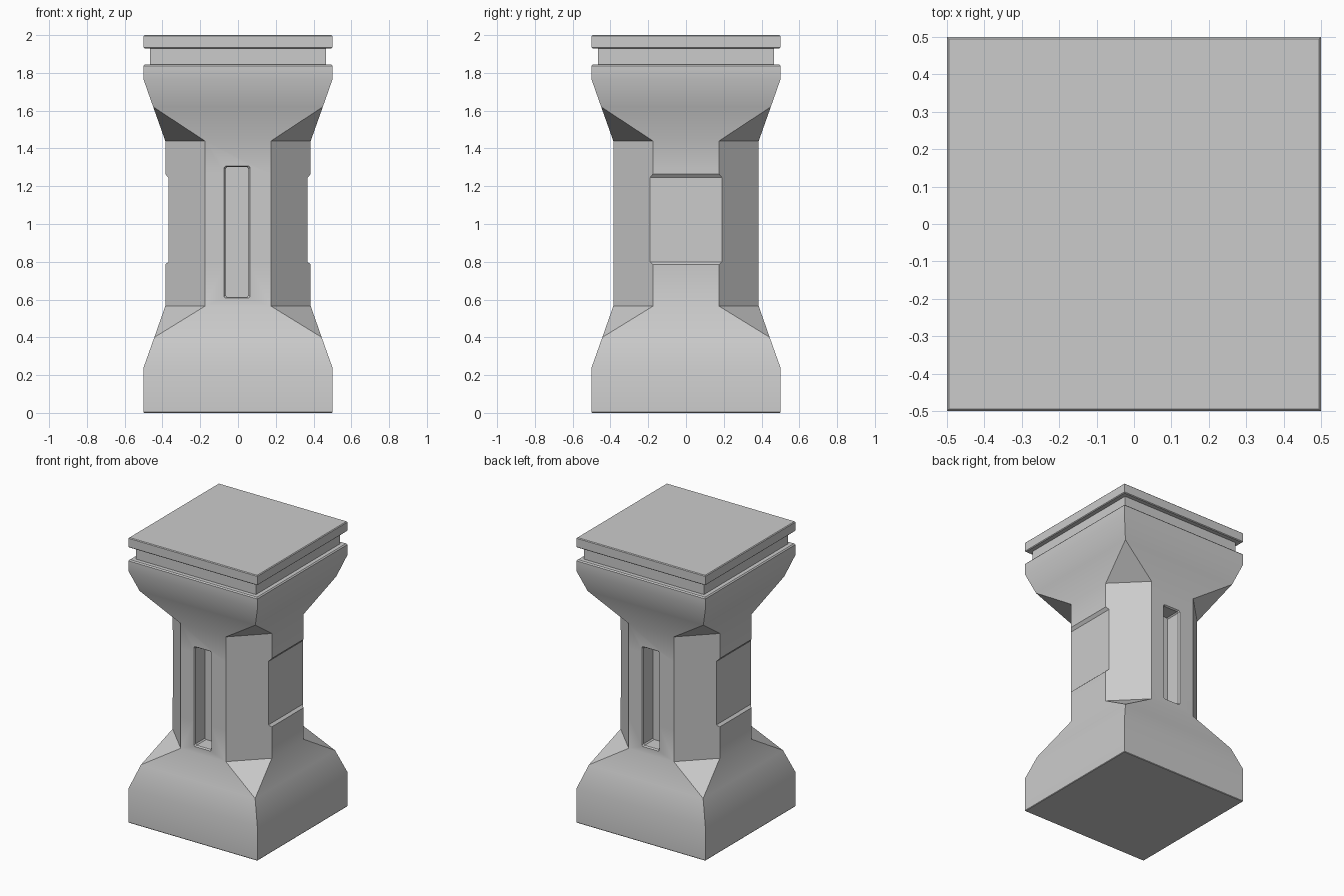
import bpy, bmesh

if "Cube" in bpy.data.objects:
    bpy.data.objects.remove(bpy.data.objects["Cube"])


def activate(ob):
    bpy.ops.object.select_all(action='DESELECT')
    ob.select_set(True)
    bpy.context.view_layer.objects.active = ob


def make_object(name, bm):
    bmesh.ops.remove_doubles(bm, verts=bm.verts, dist=0.0005)
    bmesh.ops.recalc_face_normals(bm, faces=bm.faces)
    mesh = bpy.data.meshes.new(name)
    bm.to_mesh(mesh)
    bm.free()
    ob = bpy.data.objects.new(name, mesh)
    bpy.context.collection.objects.link(ob)
    return ob


def ring(bm, z, hx, hy, diag):
    """Rectangle hx, hy whose corners are cut along |x| + |y| = diag."""
    a, b = diag - hy, diag - hx
    pts = [(a, -hy), (hx, -b), (hx, b), (a, hy),
           (-a, hy), (-hx, b), (-hx, -b), (-a, -hy)]
    return [bm.verts.new((x, y, z)) for x, y in pts]


def loft(name, sections):
    bm = bmesh.new()
    rings = [ring(bm, *s) for s in sections]
    for lo, hi in zip(rings, rings[1:]):
        for i in range(8):
            j = (i + 1) % 8
            bm.faces.new((lo[i], lo[j], hi[j], hi[i]))
    bm.faces.new(rings[0][::-1])
    bm.faces.new(rings[-1])
    return make_object(name, bm)


def square(z, h):
    return (z, h, h, 2 * h)


def shaft(z, hx):
    return (z, hx, 0.385, 0.56)


def slab(name, z0, z1, h, bevel=0.006):
    return loft(name, [square(z0, h - bevel), square(z0 + bevel, h),
                       square(z1 - bevel, h), square(z1, h - bevel)])


# Pedestal: square base, octagonal shaft with side recesses, flared head
body = loft("pedestal_body", [
    square(0, 0.497), square(0.004, 0.5), square(0.24, 0.5), square(0.40, 0.443),
    shaft(0.565, 0.385), shaft(0.785, 0.385), shaft(0.80, 0.369),
    shaft(1.245, 0.369), shaft(1.265, 0.385), shaft(1.44, 0.385),
    square(1.62, 0.449), square(1.765, 0.5), square(1.837, 0.5), square(1.845, 0.493)])

# Blind slots on the front and back faces
for side, sign in (("front", -1), ("back", 1)):
    bm = bmesh.new()
    loops = []
    for y, g in ((0.45, 0.003), (0.385, 0.003), (0.375, -0.004), (0.27, -0.004)):
        x0, x1, z0, z1, r = -0.07 - g, 0.06 + g, 0.61 - g, 1.305 + g, 0.008
        pts = [(x0 + r, z0), (x1 - r, z0), (x1, z0 + r), (x1, z1 - r),
               (x1 - r, z1), (x0 + r, z1), (x0, z1 - r), (x0, z0 + r)]
        loops.append([bm.verts.new((-sign * x, sign * y, z)) for x, z in pts])
    for lo, hi in zip(loops, loops[1:]):
        for i in range(8):
            j = (i + 1) % 8
            bm.faces.new((lo[i], lo[j], hi[j], hi[i]))
    bm.faces.new(loops[0])
    bm.faces.new(loops[-1])
    cutter = make_object(side + "_slot_cutter", bm)
    mod = body.modifiers.new(side + "_slot", 'BOOLEAN')
    mod.operation = 'DIFFERENCE'
    mod.solver = 'EXACT'
    mod.object = cutter
    activate(body)
    bpy.ops.object.modifier_apply(modifier=mod.name)
    bpy.data.objects.remove(cutter)

# Neck and top slab
neck = slab("neck", 1.84, 1.935, 0.465, 0.002)
cap = slab("cap_slab", 1.93, 2.0, 0.5, 0.005)

for ob in (body, neck, cap):
    activate(ob)
    bpy.ops.object.shade_smooth_by_angle(angle=0.52)
